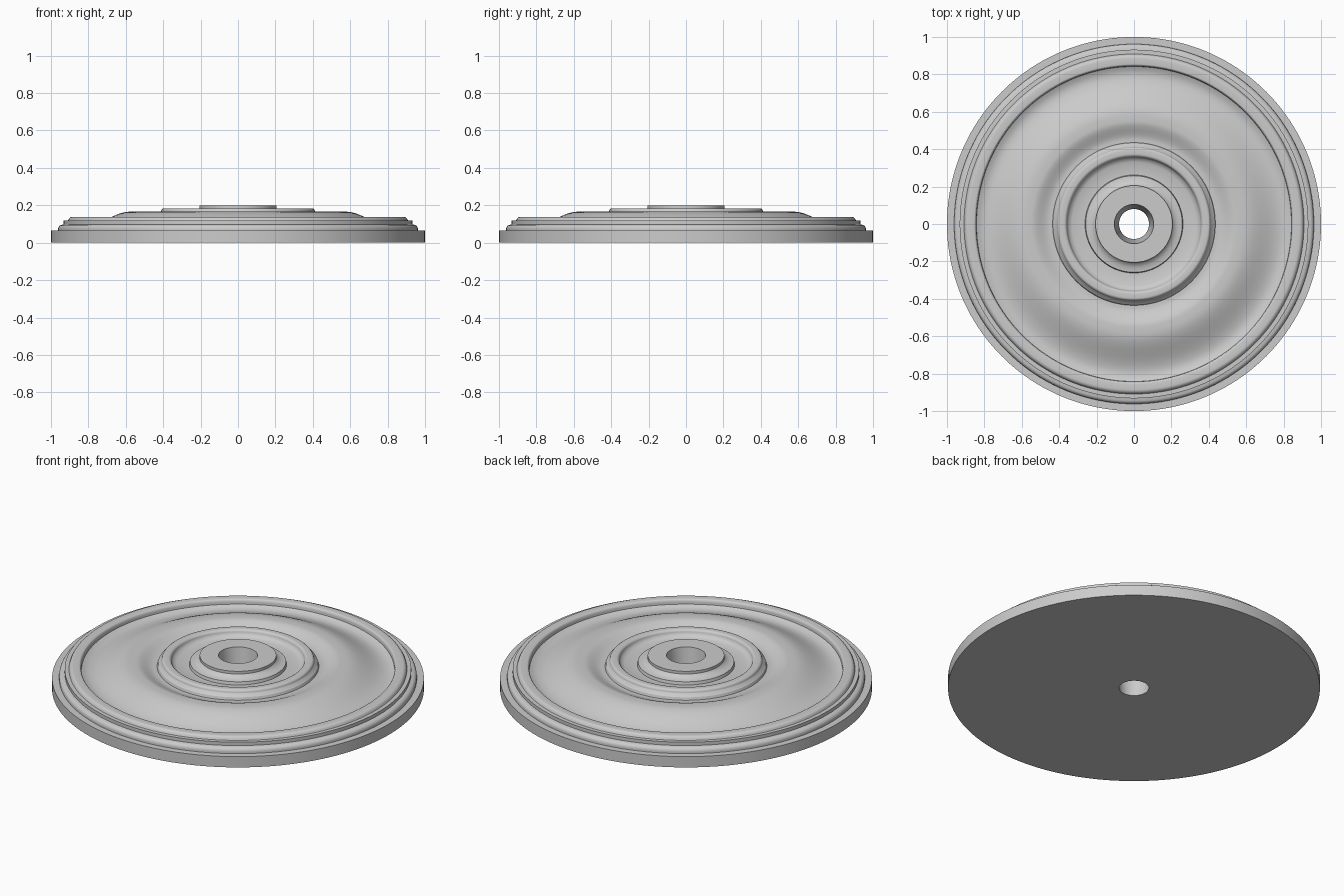
import bpy, bmesh, math

if "Cube" in bpy.data.objects:
    bpy.data.objects.remove(bpy.data.objects["Cube"])

SEGMENTS = 160


def arc(cx, cz, rx, rz, a0, a1, n=6):
    """Points on an elliptical arc in the (radius, height) plane."""
    pts = []
    for i in range(n + 1):
        a = math.radians(a0 + (a1 - a0) * i / n)
        pts.append((cx + rx * math.cos(a), cz + rz * math.sin(a)))
    return pts


def ease(r0, z0, r1, z1, n=12):
    """S-shaped slope between two levels."""
    pts = []
    for i in range(n + 1):
        t = i / n
        s = t * t * (3 - 2 * t)
        pts.append((r0 + (r1 - r0) * t, z0 + (z1 - z0) * s))
    return pts


def lathe(name, profile):
    """Revolve a closed (radius, height) profile around z."""
    bm = bmesh.new()
    rings = []
    for k in range(SEGMENTS):
        a = 2 * math.pi * k / SEGMENTS
        rings.append([bm.verts.new((r * math.cos(a), r * math.sin(a), z)) for r, z in profile])
    n = len(profile)
    for k in range(SEGMENTS):
        p, q = rings[k], rings[(k + 1) % SEGMENTS]
        for i in range(n):
            j = (i + 1) % n
            bm.faces.new((p[i], q[i], q[j], p[j]))
    bmesh.ops.remove_doubles(bm, verts=bm.verts, dist=1e-5)
    bmesh.ops.recalc_face_normals(bm, faces=bm.faces)
    mesh = bpy.data.meshes.new(name)
    bm.to_mesh(mesh)
    bm.free()
    ob = bpy.data.objects.new(name, mesh)
    bpy.context.collection.objects.link(ob)
    bpy.context.view_layer.objects.active = ob
    ob.select_set(True)
    bpy.ops.object.shade_smooth_by_angle(angle=math.radians(30))
    ob.select_set(False)
    return ob


# Flat back and plain outer band
profile = [(0.08, 0), (1.0, 0), (1.0, 0.064), (0.962, 0.064)]
# Stepped rim mouldings
profile += arc(0.94, 0.072, 0.022, 0.024, -10, 90)
profile += [(0.932, 0.098), (0.932, 0.118), (0.909, 0.118)]
profile += arc(0.885, 0.118, 0.022, 0.02, 10, 90)
# Inner side of rim
profile += arc(0.855, 0.118, 0.012, 0.02, 90, 180)
profile += [(0.842, 0.11), (0.822, 0.1)]
# Swelling panel, then the dip before the centre
profile += ease(0.80, 0.096, 0.58, 0.166)
profile += ease(0.55, 0.166, 0.45, 0.135)
# Raised ring
profile += [(0.435, 0.135), (0.43, 0.15), (0.412, 0.165)]
profile += arc(0.395, 0.167, 0.016, 0.017, 0, 90)
profile += arc(0.375, 0.167, 0.017, 0.017, 90, 180)
profile += [(0.35, 0.155), (0.33, 0.145)]
# Recessed floor, step and centre boss
profile += [(0.262, 0.145), (0.258, 0.162), (0.232, 0.164)]
profile += [(0.212, 0.176), (0.206, 0.184), (0.206, 0.2), (0.105, 0.2)]

lathe("ceiling_rose", profile)
